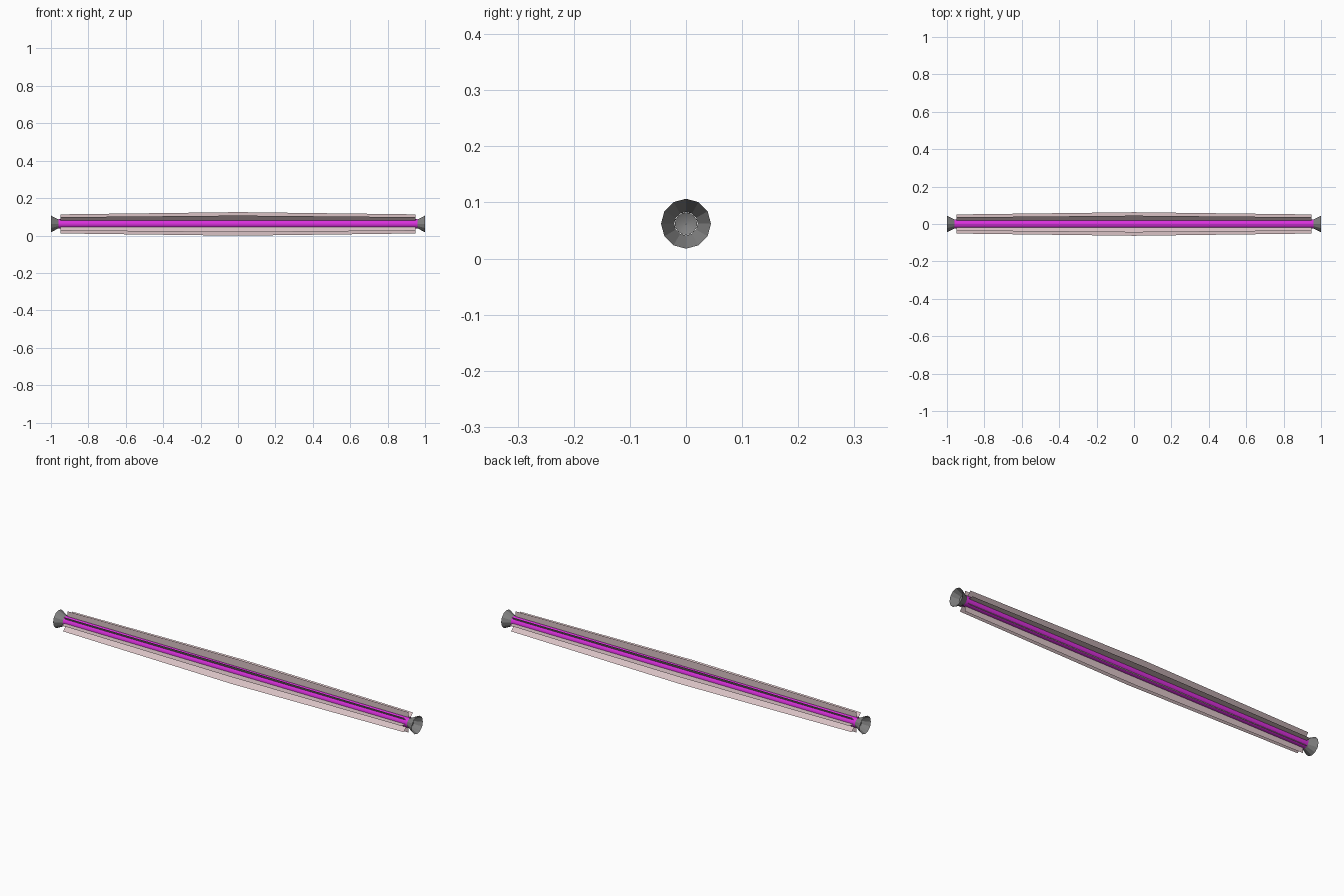
import bpy
import math
from mathutils import Matrix, Vector

cube = bpy.data.objects.get("Cube")
if cube:
    bpy.data.objects.remove(cube)

AXIS_Z = 0.062      # height of the long axis
FIN_END = 0.95      # half length of the fins


def material(name, rgb):
    m = bpy.data.materials.new(name)
    m.use_nodes = True
    m.diffuse_color = (*rgb, 1)
    m.node_tree.nodes["Principled BSDF"].inputs["Base Color"].default_value = (*rgb, 1)
    return m


pink = material("pale pink", (0.70, 0.54, 0.56))
purple = material("bright purple", (0.70, 0.03, 0.72))
grey = material("mid grey", (0.22, 0.22, 0.22))


def add_object(name, verts, faces, mat, smooth=False):
    mesh = bpy.data.meshes.new(name)
    mesh.from_pydata(verts, [], faces)
    mesh.materials.append(mat)
    obj = bpy.data.objects.new(name, mesh)
    obj.location.z = AXIS_Z
    bpy.context.collection.objects.link(obj)
    if smooth:
        bpy.ops.object.select_all(action='DESELECT')
        obj.select_set(True)
        bpy.context.view_layer.objects.active = obj
        bpy.ops.object.shade_smooth_by_angle(angle=math.radians(40))
    return obj


def lathe(name, profile, sides, mat, smooth=False):
    """Spin (x, radius) points around the long axis."""
    verts, faces = [], []
    for x, r in profile:
        for i in range(sides):
            a = math.tau * i / sides
            verts.append((x, r * math.sin(a), r * math.cos(a)))
    for k in range(len(profile) - 1):
        for i in range(sides):
            j = (i + 1) % sides
            a, b = k * sides, (k + 1) * sides
            faces.append((a + i, a + j, b + j, b + i))
    return add_object(name, verts, faces, mat, smooth)


# Central rod
lathe("central_rod", [(-0.96, 0.025), (0.96, 0.025)], 16, purple, True)

# Flared end cups with a shallow round socket
for side, label in ((1, "left"), (-1, "right")):
    lathe(label + "_end_cup", [(side * 0.955, 0.021), (side * 1.0, 0.0445)], 12, grey)
    lathe(label + "_end_socket",
          [(side * 0.966, 0.020), (side * 0.962, 0.012), (side * 0.961, 0.0005)],
          16, grey, True)

# Four thin crossed blades, slightly wider at the middle
outline = [(-FIN_END, -0.051), (0, -0.063), (FIN_END, -0.051),
           (FIN_END, 0.051), (0, 0.063), (-FIN_END, 0.051)]
for n in range(4):
    turn = Matrix.Rotation(n * math.pi / 4, 3, 'X')
    points = [turn @ Vector((x, 0, z)) for x, z in outline]
    add_object("crossed_blade_%d" % (n + 1), points,
               [(0, 1, 4, 5), (1, 2, 3, 4)], pink)
